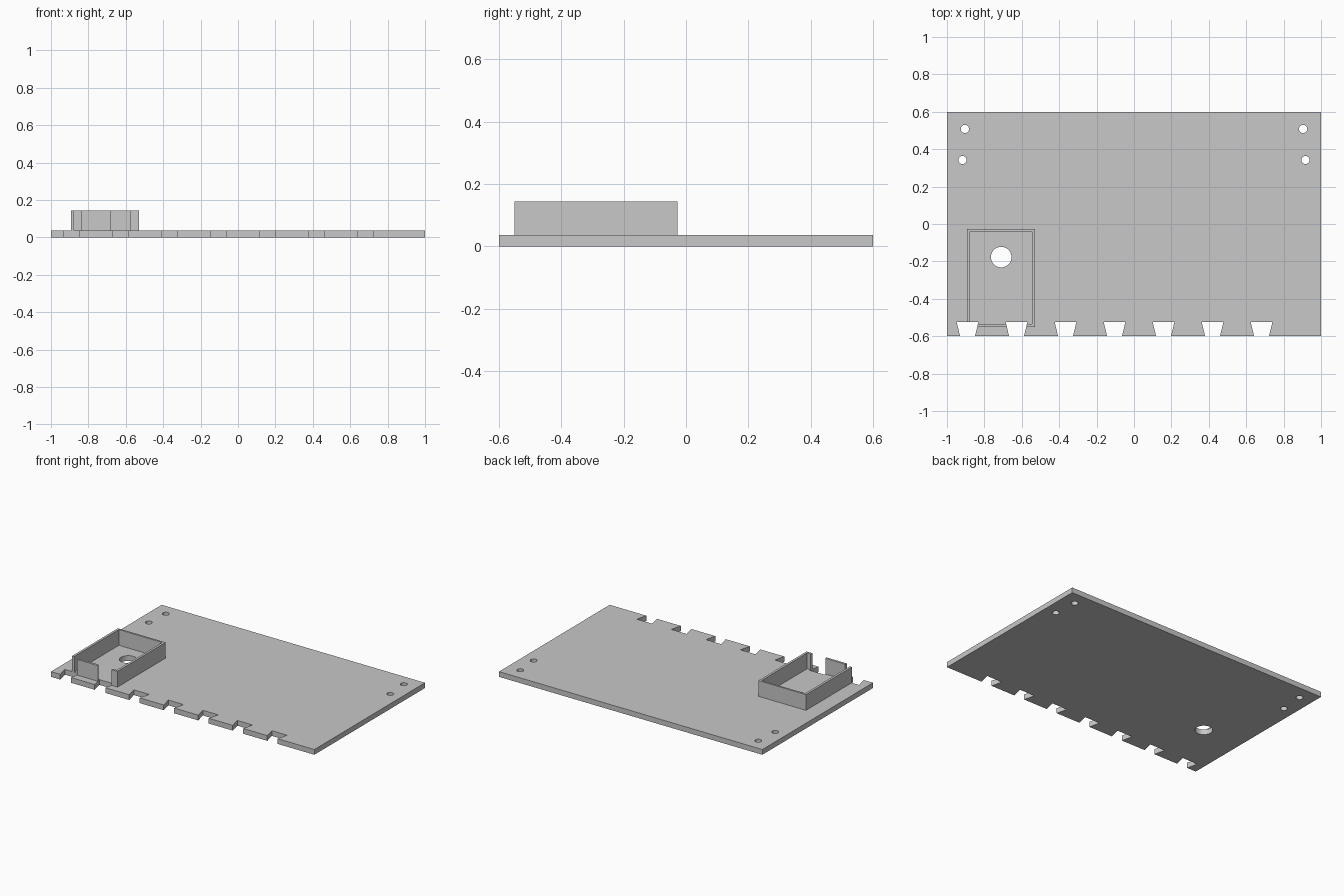
import bpy
import bmesh
import math

if "Cube" in bpy.data.objects:
    bpy.data.objects.remove(bpy.data.objects["Cube"], do_unlink=True)

PLATE_TOP = 0.036
WALL_TOP = 0.144

grey = bpy.data.materials.new("light_grey")
grey.use_nodes = True
grey.diffuse_color = (0.58, 0.58, 0.58, 1)
grey.node_tree.nodes["Principled BSDF"].inputs["Base Color"].default_value = grey.diffuse_color


def prism(name, outlines, z0, z1):
    """Extrude one or more closed outlines from z0 to z1."""
    bm = bmesh.new()
    for pts in outlines:
        base = bm.faces.new([bm.verts.new((x, y, z0)) for x, y in pts])
        new = bmesh.ops.extrude_face_region(bm, geom=[base], use_keep_orig=True)
        top = [v for v in new["geom"] if isinstance(v, bmesh.types.BMVert)]
        bmesh.ops.translate(bm, verts=top, vec=(0, 0, z1 - z0))
    bmesh.ops.recalc_face_normals(bm, faces=bm.faces)
    mesh = bpy.data.meshes.new(name)
    bm.to_mesh(mesh)
    bm.free()
    mesh.materials.append(grey)
    obj = bpy.data.objects.new(name, mesh)
    bpy.context.collection.objects.link(obj)
    return obj


def rect(x0, x1, y0, y1):
    return [(x0, y0), (x1, y0), (x1, y1), (x0, y1)]


def circle(x, y, r, n=32):
    return [(x + r * math.cos(math.tau * i / n), y + r * math.sin(math.tau * i / n))
            for i in range(n)]


def cut(obj, cutters):
    """Subtract the cutters and bake the result."""
    for c in cutters:
        mod = obj.modifiers.new("cut", 'BOOLEAN')
        mod.operation = 'DIFFERENCE'
        mod.solver = 'EXACT'
        mod.object = c
    deps = bpy.context.evaluated_depsgraph_get()
    mesh = bpy.data.meshes.new_from_object(obj.evaluated_get(deps))
    obj.modifiers.clear()
    obj.data = mesh


# Flat base plate and rectangular tray wall
plate = prism("base_plate", [rect(-1, 1, -0.6, 0.6)], 0, PLATE_TOP)
wall = prism("tray_wall", [rect(-0.892, -0.53, -0.55, -0.028)], PLATE_TOP, WALL_TOP)

# Dovetail notches along the front edge, widening inwards
notches = []
for i in range(7):
    x = -0.89 + 0.262 * i
    notches.append([(x - 0.034, -0.625), (x + 0.034, -0.625),
                    (x + 0.058, -0.524), (x - 0.058, -0.524)])
notch_cutter = prism("notch_cutter", notches, -0.1, 0.3)

# Mounting holes in both rear corners, plus the tray drain hole
holes = [circle(-0.71, -0.177, 0.055, 48)]
for side in (-1, 1):
    holes += [circle(side * 0.904, 0.508, 0.022), circle(side * 0.917, 0.342, 0.022)]
hole_cutter = prism("hole_cutter", holes, -0.1, 0.3)

# Hollow inside of the tray
tray_cutter = prism("tray_cutter", [rect(-0.876, -0.546, -0.535, -0.041)], -0.1, 0.3)

cutters = [notch_cutter, hole_cutter, tray_cutter]
for c in cutters:
    c.hide_render = True
cut(plate, [notch_cutter, hole_cutter])
cut(wall, [tray_cutter, notch_cutter])
for c in cutters:
    bpy.data.objects.remove(c, do_unlink=True)
